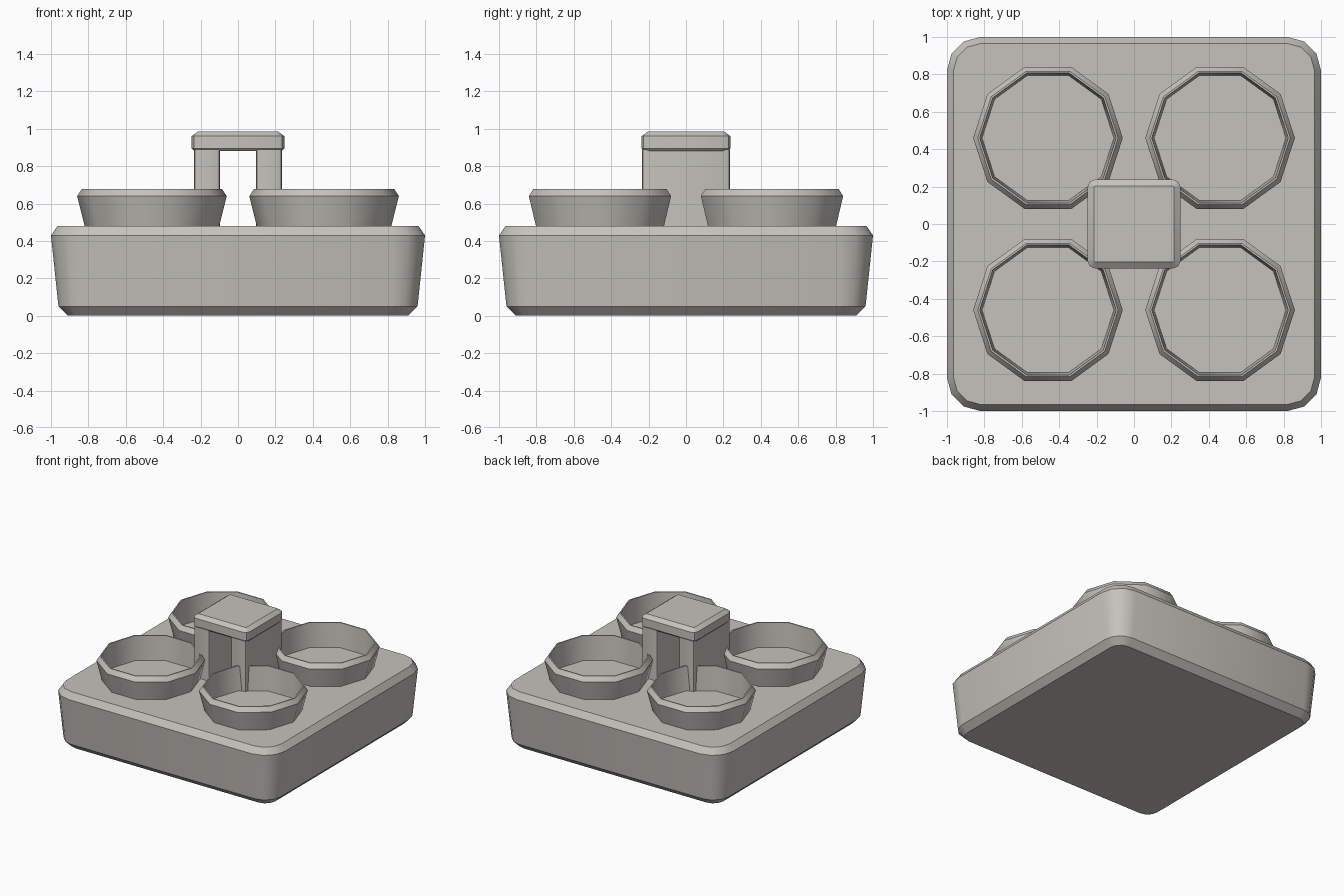
import bpy
import bmesh
from math import cos, sin, pi, radians

cube = bpy.data.objects.get("Cube")
if cube:
    bpy.data.objects.remove(cube, do_unlink=True)

# One plain grey plastic
grey = bpy.data.materials.new("warm_grey")
grey.use_nodes = True
colour = (0.56, 0.545, 0.50, 1)
grey.diffuse_color = colour
grey.node_tree.nodes["Principled BSDF"].inputs["Base Color"].default_value = colour


def loft(name, rings, closed=False):
    """Skin a stack of rings; cap the ends, or join last to first."""
    bm = bmesh.new()
    loops = [[bm.verts.new(p) for p in ring] for ring in rings]
    n = len(loops[0])
    pairs = list(zip(loops, loops[1:]))
    if closed:
        pairs.append((loops[-1], loops[0]))
    else:
        bm.faces.new(loops[0][::-1])
        bm.faces.new(loops[-1])
    for a, b in pairs:
        for i in range(n):
            j = (i + 1) % n
            bm.faces.new((a[i], a[j], b[j], b[i]))
    bmesh.ops.recalc_face_normals(bm, faces=bm.faces)
    mesh = bpy.data.meshes.new(name)
    bm.to_mesh(mesh)
    bm.free()
    mesh.materials.append(grey)
    obj = bpy.data.objects.new(name, mesh)
    bpy.context.collection.objects.link(obj)
    bpy.ops.object.select_all(action="DESELECT")
    obj.select_set(True)
    bpy.context.view_layer.objects.active = obj
    bpy.ops.object.shade_smooth_by_angle(angle=radians(36))
    return obj


def rounded_ring(hx, hy, r, z, steps):
    """Rectangle outline with rounded corners."""
    ring = []
    for k, (sx, sy) in enumerate(((1, 1), (-1, 1), (-1, -1), (1, -1))):
        for s in range(steps + 1):
            a = (k + s / steps) * pi / 2
            ring.append((sx * (hx - r) + r * cos(a), sy * (hy - r) + r * sin(a), z))
    return ring


def round_ring(r, z, sides=10):
    return [(r * cos(2 * pi * i / sides), r * sin(2 * pi * i / sides), z)
            for i in range(sides)]


# Tapered base with bevelled top and bottom
base_levels = [(0.91, 0), (0.96, 0.05), (1.0, 0.43), (0.965, 0.48)]
loft("base", [rounded_ring(h, h, h - 0.82, z, 3) for h, z in base_levels])

# Four ten-sided cup rims standing on the base
cup_profile = [(0.352, 0.475), (0.36, 0.48), (0.40, 0.64), (0.375, 0.677), (0.365, 0.677)]
for side, sx in (("left", 1), ("right", -1)):
    for end, sy in (("front", -1), ("back", 1)):
        cup = loft(f"cup_{end}_{side}", [round_ring(r, z) for r, z in cup_profile], closed=True)
        cup.location = (sx * 0.46, sy * 0.46, 0)

    # Handle wall
    wall = loft(f"handle_wall_{side}",
                [rounded_ring(0.07, 0.235, 0.02, z, 2) for z in (0.47, 0.89)])
    wall.location.x = sx * 0.165

# Handle cap bridging the two walls
cap_levels = [(0.015, 0.88), (0, 0.895), (0, 0.96), (0.034, 0.985)]
loft("handle_cap", [rounded_ring(0.248 - d, 0.238 - d, 0.04 - d, z, 2) for d, z in cap_levels])
